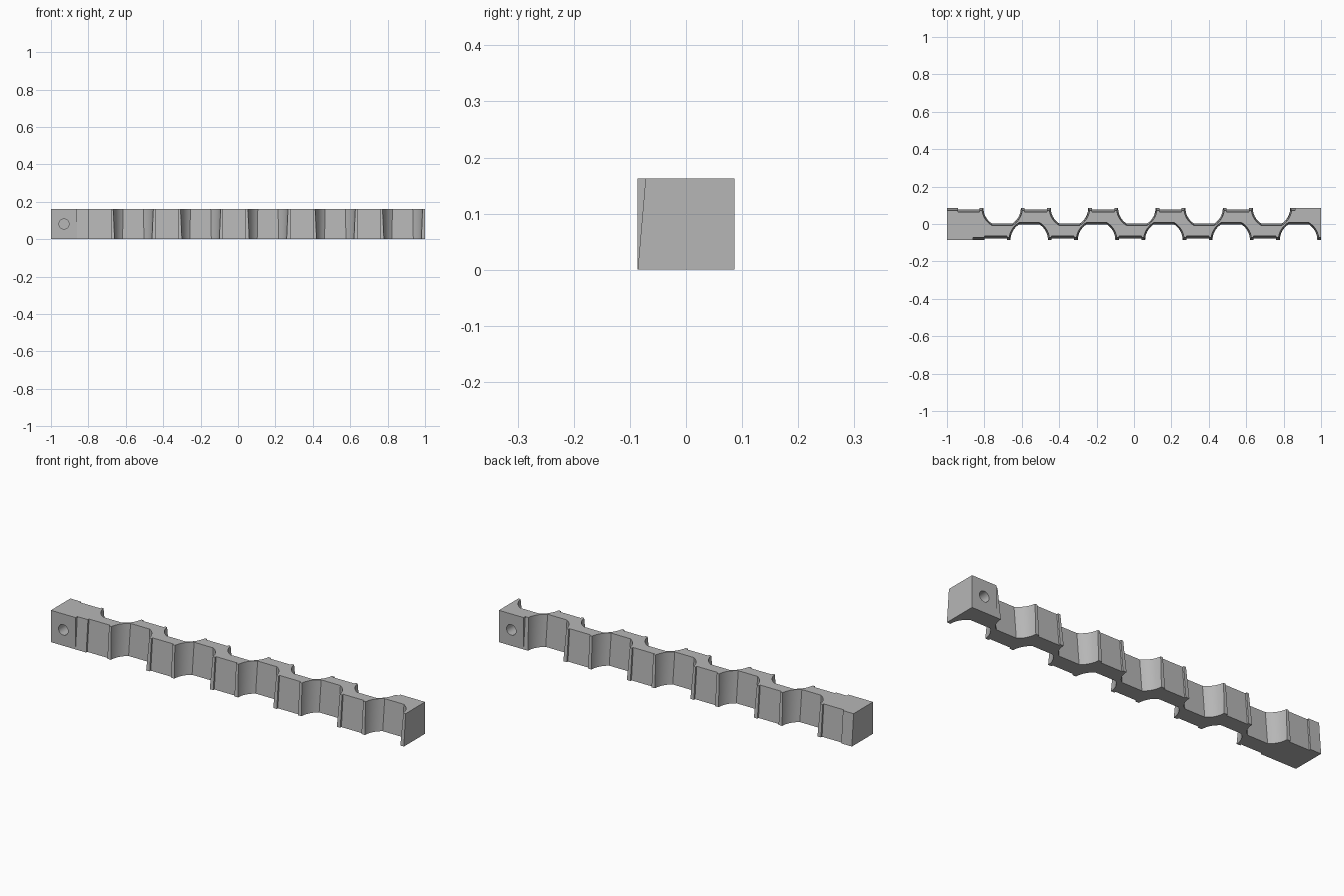
import bpy, bmesh, math

if "Cube" in bpy.data.objects:
    bpy.data.objects.remove(bpy.data.objects["Cube"], do_unlink=True)

HEIGHT, HALF = 0.163, 0.086
PITCH, RADIUS, NOTCHES, ARC_STEPS = 0.36, 0.10, 5, 8
DRAFT, LIP, LIP_DEPTH = 0.014, 0.02, 0.009

grey = bpy.data.materials.new("plain grey")
grey.use_nodes = True
grey.diffuse_color = (0.47, 0.47, 0.47, 1)
grey.node_tree.nodes["Principled BSDF"].inputs["Base Color"].default_value = grey.diffuse_color


def notch(cx, draft):
    """Round channel with its crown cut flat, widening with the draft."""
    r = RADIUS + 0.6 * draft
    low, high = math.asin(draft / r), math.asin((0.082 + 0.85 * draft) / r)
    angles = [low + (high - low) * i / ARC_STEPS for i in range(ARC_STEPS + 1)]
    left = [(cx - r * math.cos(a), r * math.sin(a) - HALF) for a in angles]
    right = [(2 * cx - x, y) for x, y in reversed(left)]
    return left + right


def side(first, draft, first_recess=None, last_recess=None):
    """One long edge: flush end block, then notches and lipped teeth."""
    face = -HALF + draft
    pts = [(-1, -HALF), (-0.86, -HALF), (-0.86, face)]

    def recess(a, b):
        pts.extend([(a, face), (a, face + LIP_DEPTH), (b, face + LIP_DEPTH), (b, face)])

    if first_recess:
        recess(*first_recess)
    for i in range(NOTCHES):
        cx = first + PITCH * i
        pts.extend(notch(cx, draft))
        if i < NOTCHES - 1:
            recess(cx + RADIUS + LIP, cx + PITCH - RADIUS - LIP)
    if last_recess:
        recess(*last_recess)
    pts.append((1, face))
    return pts


def outline(draft):
    front = side(-0.56, draft, first_recess=(-0.80, -0.68))
    back = side(-0.735, draft, last_recess=(0.825, 0.94))
    return front + [(-x, -y) for x, y in back]


# Drafted rail body: wide outline below, slimmer outline above
bm = bmesh.new()
bottom = [bm.verts.new((x, y, 0)) for x, y in outline(0)]
top = [bm.verts.new((x, y, HEIGHT)) for x, y in outline(DRAFT)]
count = len(bottom)
for i in range(count):
    j = (i + 1) % count
    bm.faces.new((bottom[i], bottom[j], top[j], top[i]))
bm.faces.new(list(reversed(bottom)))
bm.faces.new(top)
bmesh.ops.remove_doubles(bm, verts=bm.verts[:], dist=0.00005)
bmesh.ops.recalc_face_normals(bm, faces=bm.faces[:])
mesh = bpy.data.meshes.new("notched_rail")
bm.to_mesh(mesh)
bm.free()
mesh.materials.append(grey)
rail = bpy.data.objects.new("notched_rail", mesh)
bpy.context.collection.objects.link(rail)

# Blind screw holes in the two flush end blocks
cutters = []
for s in (-1, 1):
    bpy.ops.mesh.primitive_cylinder_add(vertices=24, radius=0.027, depth=0.12,
                                        location=(0.93 * s, HALF * s, HEIGHT / 2),
                                        rotation=(math.pi / 2, 0, 0))
    cutter = bpy.context.object
    cutter.name = "hole_cutter"
    cutter.hide_render = True
    cutter.data.materials.append(grey)
    mod = rail.modifiers.new("screw_hole", 'BOOLEAN')
    mod.operation, mod.solver, mod.object = 'DIFFERENCE', 'EXACT', cutter
    cutters.append(cutter)

bpy.ops.object.select_all(action='DESELECT')
rail.select_set(True)
bpy.context.view_layer.objects.active = rail
for name in [m.name for m in rail.modifiers]:
    bpy.ops.object.modifier_apply(modifier=name)
for cutter in cutters:
    bpy.data.objects.remove(cutter, do_unlink=True)
bpy.ops.object.shade_smooth_by_angle(angle=math.radians(22))
